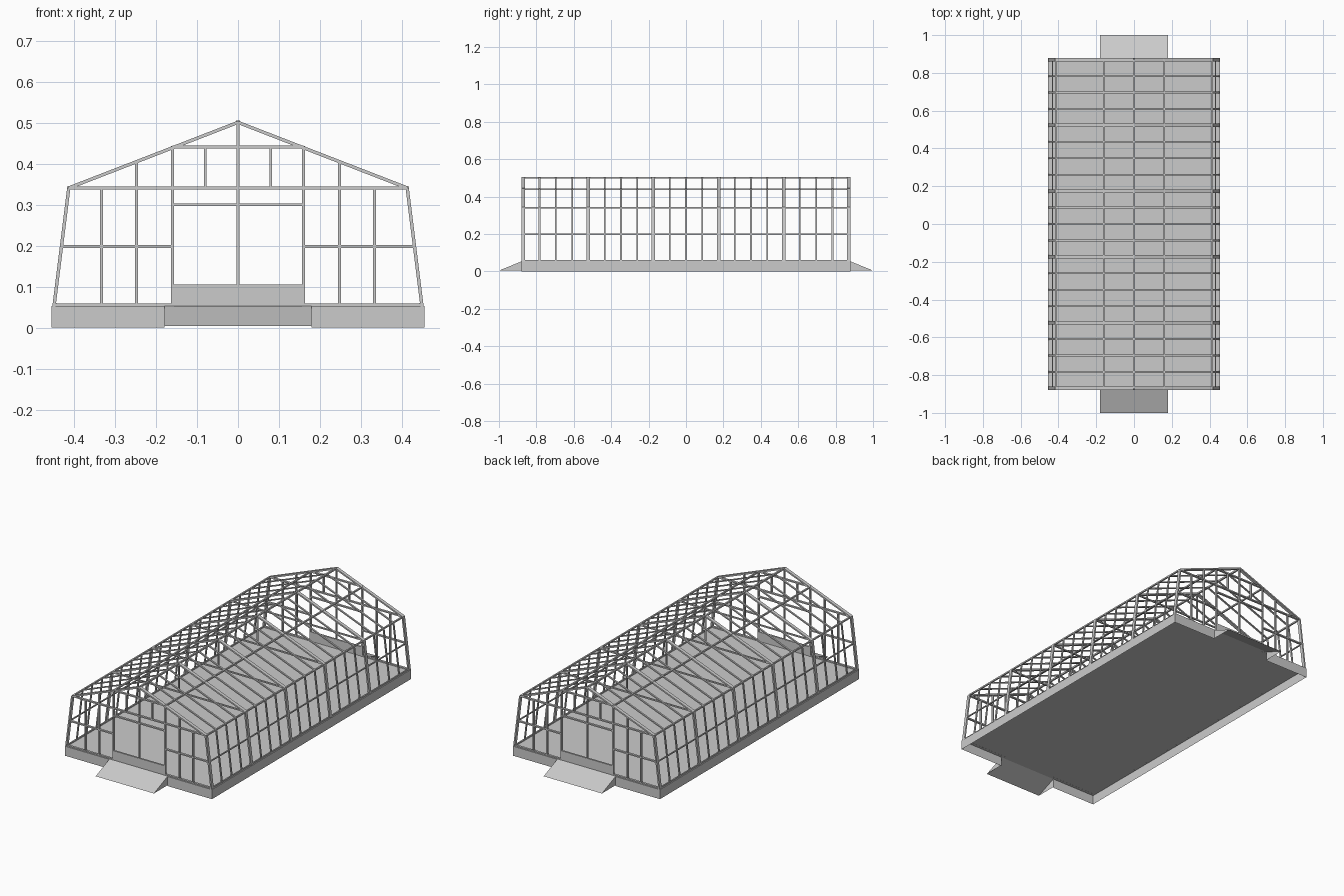
import bpy, bmesh
from mathutils import Vector, Matrix

cube = bpy.data.objects.get("Cube")
if cube:
    bpy.data.objects.remove(cube, do_unlink=True)

grey = bpy.data.materials.new("plain_grey")
grey.use_nodes = True
grey.diffuse_color = (0.6, 0.6, 0.6, 1)
grey.node_tree.nodes["Principled BSDF"].inputs["Base Color"].default_value = (0.6, 0.6, 0.6, 1)

# Main dimensions
HALF_W, HALF_L, FLOOR = 0.455, 0.88, 0.053
FOOT, EAVE, RIDGE = (0.449, FLOOR), (0.413, 0.341), (0, 0.501)
DOOR, RAMP = 0.16, 0.18
END_Y = 0.87


def roof_z(x):
    return RIDGE[1] - (RIDGE[1] - EAVE[1]) * abs(x) / EAVE[0]


def finish(bm, name):
    mesh = bpy.data.meshes.new(name)
    bm.to_mesh(mesh)
    bm.free()
    mesh.materials.append(grey)
    obj = bpy.data.objects.new(name, mesh)
    bpy.context.collection.objects.link(obj)
    return obj


def bar(bm, a, b, side, thick):
    """Square-ended bar from a to b; side is its size along y (or along x if it runs in y)."""
    a, b = Vector(a), Vector(b)
    d = (b - a).normalized()
    s = Vector((1, 0, 0)) if abs(d.y) > 0.9 else Vector((0, 1, 0))
    n = d.cross(s)
    rot = Matrix((s, n, d)).transposed().to_4x4()
    size = Matrix.Diagonal((side, thick, (b - a).length, 1))
    bmesh.ops.create_cube(bm, size=1, matrix=Matrix.Translation((a + b) / 2) @ rot @ size)


def arch(bm, y, side, thick):
    """Wall posts and rafters in one cross-section."""
    for s in (-1, 1):
        foot, eave = (s * FOOT[0], y, FOOT[1]), (s * EAVE[0], y, EAVE[1])
        bar(bm, foot, eave, side, thick)
        bar(bm, eave, (0, y, RIDGE[1]), side, thick)


def face(bm, points):
    bm.faces.new([bm.verts.new(p) for p in points])


# Hollow base: floor on top, walls around, open where the ramps join
bm = bmesh.new()
W, L, F = HALF_W, HALF_L, FLOOR
face(bm, [(-W, -L, F), (W, -L, F), (W, L, F), (-W, L, F)])
for s in (-1, 1):
    face(bm, [(s * W, -s * L, 0), (s * W, s * L, 0), (s * W, s * L, F), (s * W, -s * L, F)])
    for a, b in ((-W, -RAMP), (RAMP, W)):
        face(bm, [(-s * a, s * L, 0), (-s * b, s * L, 0), (-s * b, s * L, F), (-s * a, s * L, F)])
finish(bm, "base")

# Entrance ramps with side cheeks
for s, name in ((-1, "front_ramp"), (1, "back_ramp")):
    bm = bmesh.new()
    face(bm, [(-s * RAMP, s * L, F), (s * RAMP, s * L, F), (s * RAMP, s, 0.004), (-s * RAMP, s, 0.004)])
    for x in (-RAMP, RAMP):
        face(bm, [(x, s * L, 0.004), (x, s, 0.004), (x, s * L, F)])
    bmesh.ops.remove_doubles(bm, verts=bm.verts, dist=0.0001)
    bmesh.ops.recalc_face_normals(bm, faces=bm.faces)
    if max(bm.faces, key=lambda f: f.calc_area()).normal.z < 0:
        bmesh.ops.reverse_faces(bm, faces=bm.faces)
    finish(bm, name)

# Main frames, the inner ones with tie beam and king post
bm = bmesh.new()
step = END_Y * 2 / 20
for i in range(0, 21, 4):
    y = -END_Y + i * step
    arch(bm, y, 0.019, 0.008)
    if 0 < i < 20:
        bar(bm, (-EAVE[0], y, EAVE[1]), (EAVE[0], y, EAVE[1]), 0.008, 0.007)
        bar(bm, (0, y, EAVE[1]), (0, y, RIDGE[1]), 0.008, 0.007)
finish(bm, "main_frames")

# Slim glazing bars between the main frames
bm = bmesh.new()
for i in range(21):
    if i % 4:
        arch(bm, -END_Y + i * step, 0.009, 0.006)
finish(bm, "glazing_bars")

# Lengthwise rails
bm = bmesh.new()
rails = [(0, RIDGE[1], 0.009)]
for s in (-1, 1):
    rails += [(s * 0.447, FLOOR + 0.004, 0.007), (s * 0.431, 0.198, 0.006),
              (s * EAVE[0], EAVE[1], 0.008), (s * DOOR, roof_z(DOOR), 0.008)]
for x, z, size in rails:
    bar(bm, (x, -END_Y, z), (x, END_Y, z), size, size)
finish(bm, "lengthwise_rails")

# End walls: studs, rails and door panels
for y, end in ((-END_Y, "front"), (END_Y, "back")):
    bm = bmesh.new()
    uprights = [(0, 0.105, RIDGE[1])]
    for s in (-1, 1):
        uprights += [(s * DOOR, FLOOR, roof_z(DOOR)), (s * 0.248, FLOOR, roof_z(0.248)),
                     (s * 0.333, FLOOR, EAVE[1]), (s * 0.08, EAVE[1], 0.44)]
    for x, low, high in uprights:
        bar(bm, (x, y, low), (x, y, high), 0.012, 0.007)
    levels = [(-EAVE[0], EAVE[0], EAVE[1]), (-DOOR, DOOR, 0.3), (-DOOR, DOOR, 0.441),
              (-0.431, -DOOR, 0.198), (DOOR, 0.431, 0.198),
              (-FOOT[0], -DOOR, FLOOR + 0.003), (DOOR, FOOT[0], FLOOR + 0.003)]
    for a, b, z in levels:
        bar(bm, (a, y, z), (b, y, z), 0.012, 0.007)
    finish(bm, end + "_wall_framing")

    bm = bmesh.new()
    bar(bm, (0, y, FLOOR), (0, y, 0.105), 0.01, 2 * DOOR)
    finish(bm, end + "_door_panel")
